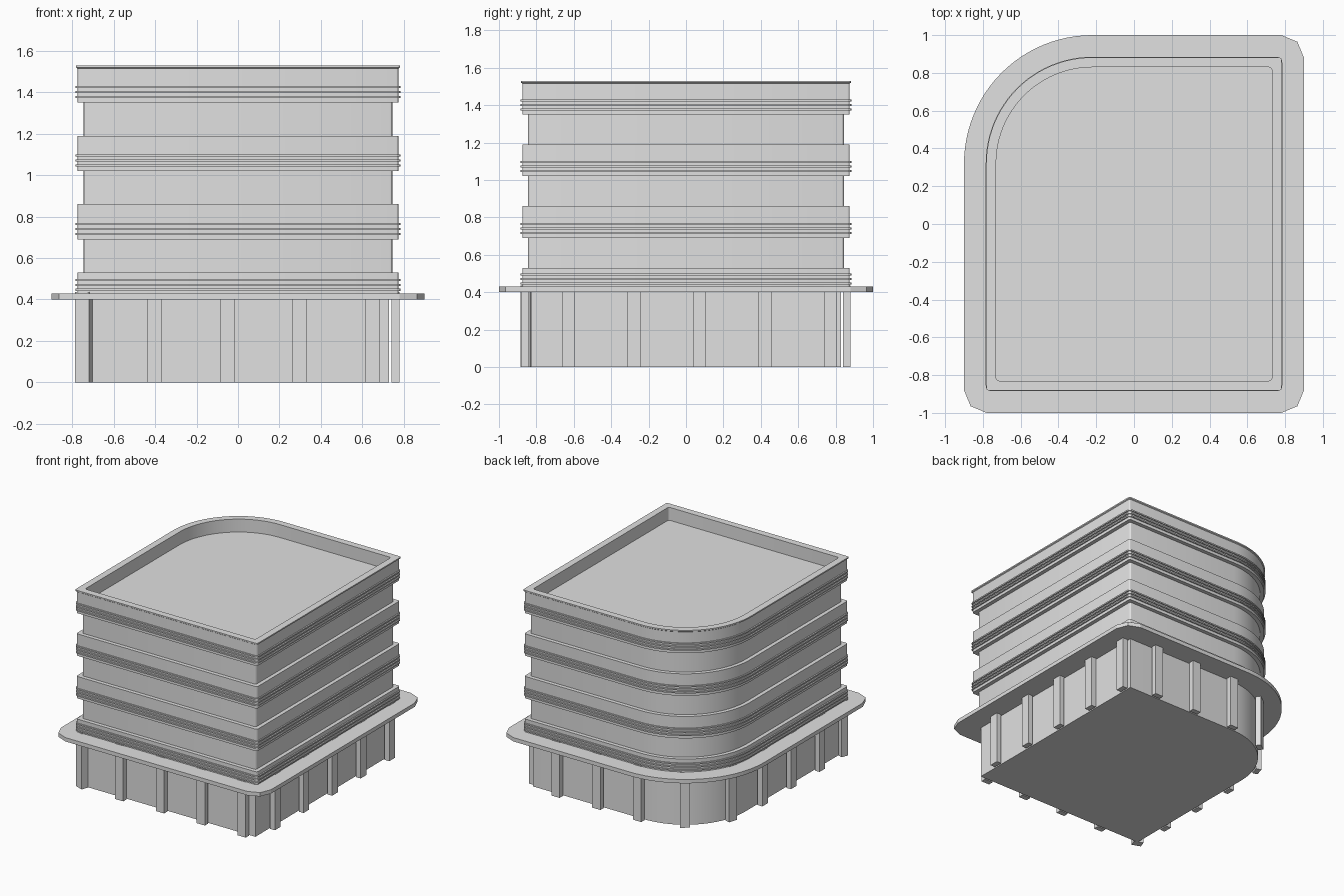
import bpy, bmesh
from math import sin, cos, pi, radians, atan2
from mathutils import Vector, Matrix

if "Cube" in bpy.data.objects:
    bpy.data.objects.remove(bpy.data.objects["Cube"])

grey = bpy.data.materials.new("light_grey")
grey.use_nodes = True
colour = (0.75, 0.75, 0.75, 1)
grey.diffuse_color = colour
grey.node_tree.nodes["Principled BSDF"].inputs["Base Color"].default_value = colour

ARC = Vector((-0.22, 0.32))     # centre of the big rounded corner


def outline(half, radius=0.0, segs=1, arc_segs=24):
    """Plan shape, counter-clockwise from the front corner at -x."""
    hx, hy = half, half + 0.1
    pts = []
    for i, (sx, sy) in enumerate([(-1, -1), (1, -1), (1, 1)]):
        if radius == 0:
            pts.append(Vector((sx * hx, sy * hy)))
            continue
        for k in range(segs + 1):
            a = pi + (i + k / segs) * pi / 2
            centre = Vector((sx * (hx - radius), sy * (hy - radius)))
            pts.append(centre + radius * Vector((cos(a), sin(a))))
    big = hx + ARC.x
    for k in range(arc_segs + 1):
        a = pi / 2 * (1 + k / arc_segs)
        pts.append(ARC + big * Vector((cos(a), sin(a))))
    return pts


def finish(name, bm, smooth=False):
    bmesh.ops.recalc_face_normals(bm, faces=bm.faces)
    mesh = bpy.data.meshes.new(name)
    bm.to_mesh(mesh)
    bm.free()
    mesh.materials.append(grey)
    obj = bpy.data.objects.new(name, mesh)
    bpy.context.collection.objects.link(obj)
    if smooth:
        bpy.ops.object.select_all(action='DESELECT')
        obj.select_set(True)
        bpy.context.view_layer.objects.active = obj
        bpy.ops.object.shade_smooth_by_angle(angle=radians(20))
    return obj


def loft(name, levels, radius=0.0, segs=1, smooth=True):
    """Join plan outlines given as (half width, height), capped at both ends."""
    bm = bmesh.new()
    rings = [[bm.verts.new((p.x, p.y, z)) for p in outline(half, radius, segs)]
             for half, z in levels]
    for low, high in zip(rings, rings[1:]):
        n = len(low)
        for i in range(n):
            j = (i + 1) % n
            bm.faces.new((low[i], low[j], high[j], high[i]))
    bm.faces.new(rings[0][::-1])
    bm.faces.new(rings[-1])
    return finish(name, bm, smooth)


# Ground floor and the slab around it
loft("ground_floor_wall", [(0.73, 0), (0.73, 0.41)])
loft("canopy_slab", [(0.90, 0.40), (0.90, 0.43)], radius=0.12, segs=2, smooth=False)

# Upper floors: alternating bands and recesses, parapet and sunken roof
BAND, RECESS, INNER = 0.775, 0.745, 0.73
levels = [(BAND, 0.42), (BAND, 0.53)]
for base in (0.69, 1.02, 1.35):
    levels += [(RECESS, base - 0.16), (RECESS, base), (BAND, base), (BAND, base + 0.17)]
levels[-1] = (BAND, 1.515)
levels += [(0.782, 1.52), (0.782, 1.53), (INNER, 1.53), (INNER, 1.42)]
loft("upper_floors", levels, radius=0.015, segs=3)

# Three thin ribs on every band
for floor, base in enumerate((0.42, 0.69, 1.02, 1.35)):
    for k in range(3):
        z = base + 0.027 + 0.024 * k
        loft(f"band_rib_{floor + 1}_{k + 1}",
             [(0.76, z - 0.005), (0.785, z - 0.005), (0.785, z + 0.005), (0.76, z + 0.005)],
             radius=0.03, segs=4)


def walk(path, distance):
    """Point and heading at a distance along a closed path."""
    for a, b in zip(path, path[1:] + path[:1]):
        step = (b - a).length
        if distance <= step:
            return a.lerp(b, distance / step), atan2(b.y - a.y, b.x - a.x)
        distance -= step
    return path[0], 0


# Evenly spaced pillars around the ground floor
path = outline(0.755)
PILLAR_COUNT, SPACING, HEIGHT = 18, 0.35, 0.435
bm = bmesh.new()
for i in range(PILLAR_COUNT):
    point, heading = walk(outline(0.7625), 0.01 + i * SPACING)
    if i == 0:
        point, heading = Vector((-0.745, -0.85)), radians(-20)
    place = (Matrix.Translation((point.x, point.y, HEIGHT / 2))
             @ Matrix.Rotation(heading, 4, 'Z')
             @ Matrix.Diagonal((0.07, 0.04 if i else 0.055, HEIGHT, 1)))
    # Sink each pillar a little into the wall
    place = place @ Matrix.Translation((0, 0.06, 0))
    bmesh.ops.create_cube(bm, size=1, matrix=place)
finish("ground_floor_pillars", bm)
